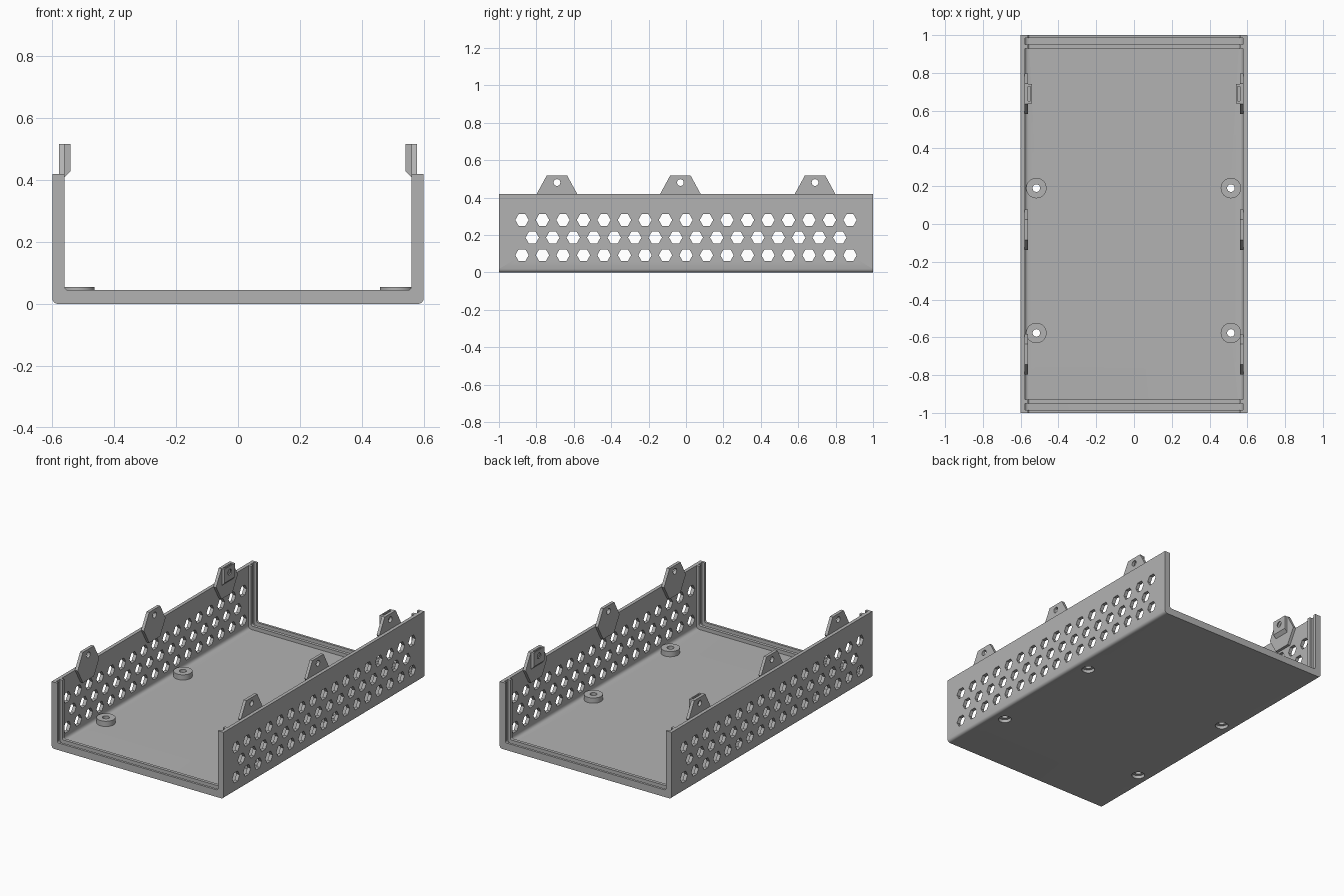
import bpy, bmesh, math
from mathutils import Matrix, Vector

if "Cube" in bpy.data.objects:
    bpy.data.objects.remove(bpy.data.objects["Cube"])

grey = bpy.data.materials.new("plain grey")
grey.use_nodes = True
COL = (0.45, 0.45, 0.45, 1)
grey.diffuse_color = COL
grey.node_tree.nodes["Principled BSDF"].inputs["Base Color"].default_value = COL

W, H, IN, RIB, FLOOR = 0.6, 0.42, 0.578, 0.56, 0.022


def prism(bm, pts, a, b, axis):
    """Extrude a closed outline from a to b along y (x,z points) or x (y,z points)."""
    def place(p, t):
        return (p[0], t, p[1]) if axis == "y" else (t, p[0], p[1])
    lo = [bm.verts.new(place(p, a)) for p in pts]
    hi = [bm.verts.new(place(p, b)) for p in pts]
    n = len(pts)
    bm.faces.new(lo)
    bm.faces.new(hi[::-1])
    for i in range(n):
        j = (i + 1) % n
        bm.faces.new((lo[i], hi[i], hi[j], lo[j]))


def finish(bm, name, cutter=False):
    bmesh.ops.recalc_face_normals(bm, faces=bm.faces)
    me = bpy.data.meshes.new(name)
    bm.to_mesh(me)
    bm.free()
    me.materials.append(grey)
    ob = bpy.data.objects.new(name, me)
    bpy.context.collection.objects.link(ob)
    if cutter:
        ob.hide_render = True
        ob.hide_viewport = True
        ob.display_type = "WIRE"
    return ob


def cut(ob, cutter):
    mod = ob.modifiers.new("holes", "BOOLEAN")
    mod.object = cutter
    mod.operation = "DIFFERENCE"
    mod.solver = "EXACT"


def arc(x, z, r, steps=4):
    """Right-hand lower corner, from straight down to straight out."""
    return [(x + r * math.sin(t), z - r * math.cos(t))
            for t in (math.pi / 2 * i / steps for i in range(steps + 1))]


def channel(half, bottom, r):
    """Open U path running from the left top to the right top."""
    right = arc(half - r, bottom + r, r) + [(half, H)]
    return [(-x, z) for x, z in reversed(right)] + right


def cylinder(bm, x, y, z0, z1, r0, r1, n=32):
    bmesh.ops.create_cone(bm, cap_ends=True, segments=n, radius1=r0, radius2=r1, depth=z1 - z0,
                          matrix=Matrix.Translation((x, y, (z0 + z1) / 2)))


def x_cylinder(bm, x, y, z, r, depth, n, turn=0):
    m = (Matrix.Translation((x, y, z)) @ Matrix.Rotation(turn, 4, "X")
         @ Matrix.Rotation(math.pi / 2, 4, "Y"))
    bmesh.ops.create_cone(bm, cap_ends=True, segments=n, radius1=r, radius2=r, depth=depth, matrix=m)


# Tray: floor and two side walls
bm = bmesh.new()
prism(bm, channel(W, 0, 0.018) + channel(IN, FLOOR, 0.02)[::-1], -1, 1, "y")
tray = finish(bm, "tray")

# Hexagonal vents in both walls, and screw holes with countersinks in the floor
posts = [(x, y) for x in (-0.517, 0.513) for y in (0.19, -0.577)]
bm = bmesh.new()
for side in (-1, 1):
    for z, count in ((0.28, 17), (0.186, 16), (0.092, 17)):
        for i in range(count):
            x_cylinder(bm, side * W, (i - (count - 1) / 2) * 0.1096, z, 0.036, 0.1, 6)
vents = finish(bm, "vent_cutter", True)
bm = bmesh.new()
for x, y in posts:
    cylinder(bm, x, y, -0.01, 0.1, 0.02, 0.02)
screws = finish(bm, "screw_cutter", True)
bm = bmesh.new()
for x, y in posts:
    cylinder(bm, x, y, -0.01, 0.02, 0.038, 0.038)
sinks = finish(bm, "countersink_cutter", True)
for c in (vents, screws, sinks):
    cut(tray, c)

# Screw posts on the floor
for k, (x, y) in enumerate(posts):
    bm = bmesh.new()
    cylinder(bm, x, y, 0.02, 0.055, 0.054, 0.054, 40)
    cut(finish(bm, f"screw_post_{k + 1}"), screws)

# Double ribs at both ends that hold the end panels
for end, name in ((-1, "front"), (1, "back")):
    for a, b, place in ((0.985, 1, "outer"), (0.93, 0.95, "inner")):
        bm = bmesh.new()
        prism(bm, channel(IN + 0.004, FLOOR - 0.004, 0.018) + channel(RIB, 0.045, 0.01)[::-1],
              end * a, end * b, "y")
        finish(bm, f"{name}_{place}_rib")

# Tabs along the wall tops; the rear pair carries nut holders
for side, name in ((-1, "right"), (1, "left")):
    for yc, place in ((-0.69, "front"), (-0.03, "middle"), (0.69, "back")):
        bm = bmesh.new()
        x_cylinder(bm, side * 0.56, yc, 0.48, 0.018, 0.2, 24)
        hole = finish(bm, f"{name}_{place}_tab_cutter", True)
        half = [(0.055, 0.517), (0.108, 0.42), (0.055, 0.325)]
        outline = [(yc + y, z) for y, z in half] + [(yc - y, z) for y, z in half[::-1]]
        bm = bmesh.new()
        prism(bm, outline, side * RIB, side * 0.579, "x")
        cut(finish(bm, f"{name}_{place}_tab"), hole)
        if place == "back":
            bm = bmesh.new()
            prism(bm, [(side * x, z) for x, z in
                       ((0.562, 0.408), (0.541, 0.43), (0.541, 0.517), (0.562, 0.517))],
                  yc - 0.052, yc + 0.052, "y")
            holder = finish(bm, f"{name}_nut_holder")
            bm = bmesh.new()
            bmesh.ops.create_cube(bm, size=1, matrix=Matrix.Translation((side * 0.556, yc, 0.5))
                                  @ Matrix.Diagonal((0.016, 0.076, 0.1, 1)))
            slot = finish(bm, f"{name}_nut_slot_cutter", True)
            cut(holder, hole)
            cut(holder, slot)

# Soft shading on the rounded parts only
for ob in list(bpy.context.scene.objects):
    ob.select_set(False)
for ob in [o for o in bpy.context.scene.objects if o.name == "tray" or "post" in o.name]:
    ob.select_set(True)
    bpy.context.view_layer.objects.active = ob
bpy.ops.object.shade_smooth_by_angle(angle=math.radians(30))
